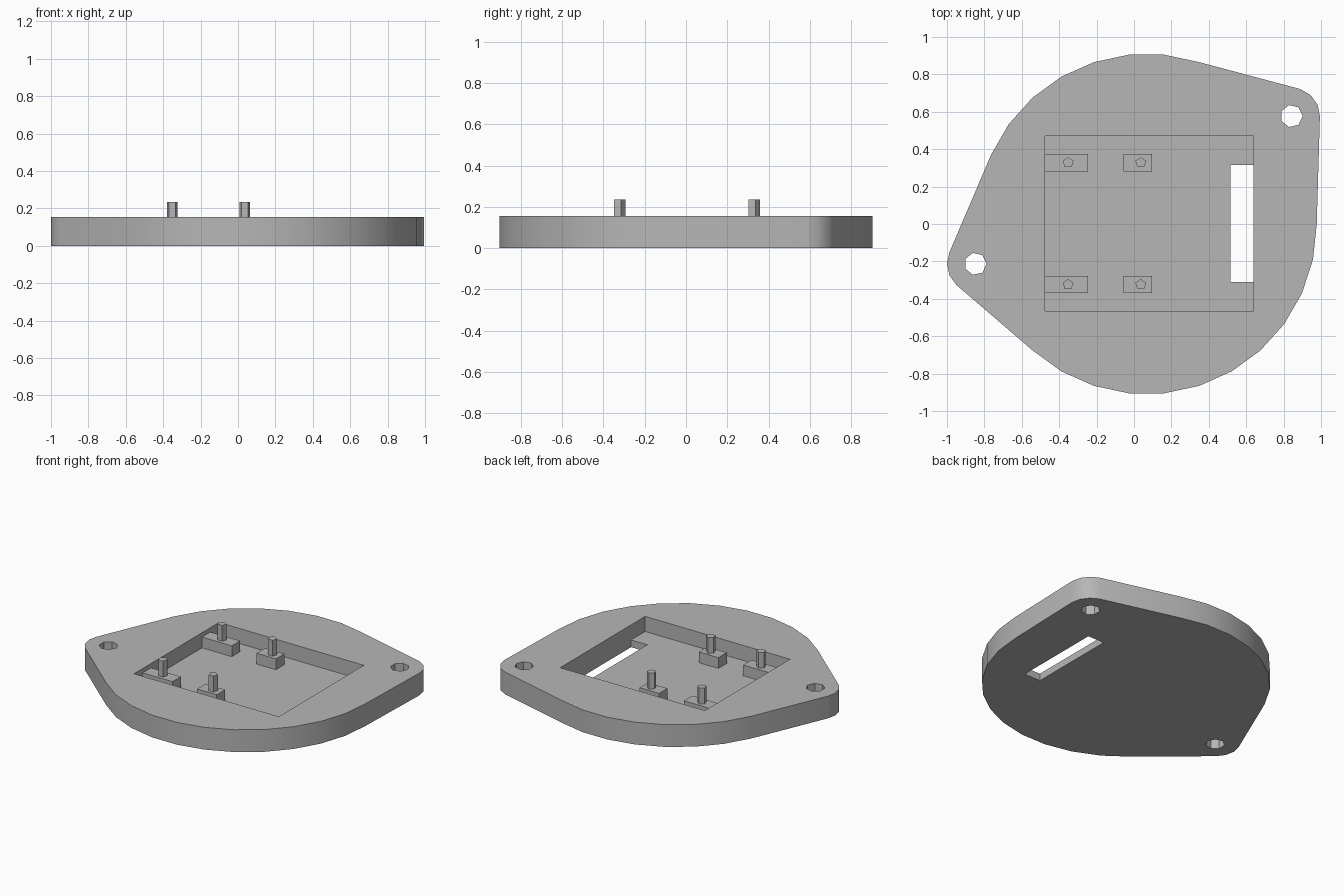
import bpy, bmesh
from math import cos, sin, pi

cube = bpy.data.objects.get("Cube")
if cube:
    bpy.data.objects.remove(cube, do_unlink=True)

TOP, FLOOR, BLOCK_TOP, PEG_TOP = 0.155, 0.05, 0.125, 0.235
EARS = [(0.842, 0.577, 0), (-0.848, -0.213, pi)]

grey = bpy.data.materials.new("grey plastic")
grey.use_nodes = True
colour = (0.47, 0.47, 0.47, 1)
grey.diffuse_color = colour
grey.node_tree.nodes["Principled BSDF"].inputs["Base Color"].default_value = colour


def ring(x, y, r, sides, start=0):
    return [(x + r * cos(start + 2 * pi * i / sides),
             y + r * sin(start + 2 * pi * i / sides)) for i in range(sides)]


def prism(name, points, z0, z1):
    """Convex prism around the given plan points."""
    bm = bmesh.new()
    verts = [bm.verts.new((x, y, z0)) for x, y in points]
    hull = bmesh.ops.convex_hull(bm, input=verts)
    bmesh.ops.delete(bm, geom=list({v for v in hull["geom_interior"] + hull["geom_unused"]
                                    if isinstance(v, bmesh.types.BMVert)}), context="VERTS")
    # Keep only the outline, ordered around the centre of the plan
    cx = sum(v.co.x for v in bm.verts) / len(bm.verts)
    cy = sum(v.co.y for v in bm.verts) / len(bm.verts)
    outline = outline_of([(v.co.x, v.co.y) for v in bm.verts])
    bm.clear()
    face = bm.faces.new([bm.verts.new((x, y, z0)) for x, y in outline])
    up = bmesh.ops.extrude_face_region(bm, geom=[face])["geom"]
    bmesh.ops.translate(bm, vec=(0, 0, z1 - z0),
                        verts=[v for v in up if isinstance(v, bmesh.types.BMVert)])
    bmesh.ops.recalc_face_normals(bm, faces=bm.faces)
    mesh = bpy.data.meshes.new(name)
    bm.to_mesh(mesh)
    bm.free()
    mesh.materials.append(grey)
    obj = bpy.data.objects.new(name, mesh)
    bpy.context.collection.objects.link(obj)
    return obj


def outline_of(points):
    """Convex outline of plan points, counter-clockwise."""
    def chain(pts):
        out = []
        for p in pts:
            while len(out) > 1 and ((out[-1][0] - out[-2][0]) * (p[1] - out[-2][1])
                                    - (out[-1][1] - out[-2][1]) * (p[0] - out[-2][0])) <= 1e-7:
                out.pop()
            out.append(p)
        return out[:-1]
    pts = sorted(set(points))
    return chain(pts) + chain(pts[::-1])


def box(name, x0, x1, y0, y1, z0, z1):
    return prism(name, [(x0, y0), (x1, y0), (x1, y1), (x0, y1)], z0, z1)


def select(obj):
    bpy.ops.object.select_all(action="DESELECT")
    obj.select_set(True)
    bpy.context.view_layer.objects.active = obj


def cut(obj, cutter):
    mod = obj.modifiers.new("cut", "BOOLEAN")
    mod.operation, mod.solver, mod.object = "DIFFERENCE", "EXACT", cutter
    select(obj)
    bpy.ops.object.modifier_apply(modifier=mod.name)
    bpy.data.objects.remove(cutter, do_unlink=True)


# Base plate: disc stretched out to two rounded ears
plan = ring(0.067, 0, 0.91, 30)
for x, y, start in EARS:
    plan += ring(x, y, 0.152, 15, start)
plate = prism("base_plate", plan, 0, TOP)

# Pocket, slot through its floor, and screw holes
cut(plate, box("pocket_cutter", -0.475, 0.64, -0.465, 0.47, FLOOR, 0.3))
cut(plate, box("slot_cutter", 0.515, 0.64, -0.31, 0.315, -0.1, 0.1))
for x, y, start in EARS:
    cut(plate, prism("hole_cutter", ring(x, y, 0.06, 7), -0.1, 0.3))
select(plate)
bpy.ops.object.shade_smooth_by_angle(angle=pi / 6)

# Support blocks with locating pegs
for side, y in (("back", 0.328), ("front", -0.324)):
    for end, x0, x1, peg_x in (("right", -0.475, -0.245, -0.352), ("middle", -0.055, 0.095, 0.036)):
        box(f"{side}_{end}_block", x0, x1, y - 0.046, y + 0.046, FLOOR, BLOCK_TOP)
        prism(f"{side}_{end}_peg", ring(peg_x, y, 0.03, 5, pi / 2), BLOCK_TOP, PEG_TOP)
